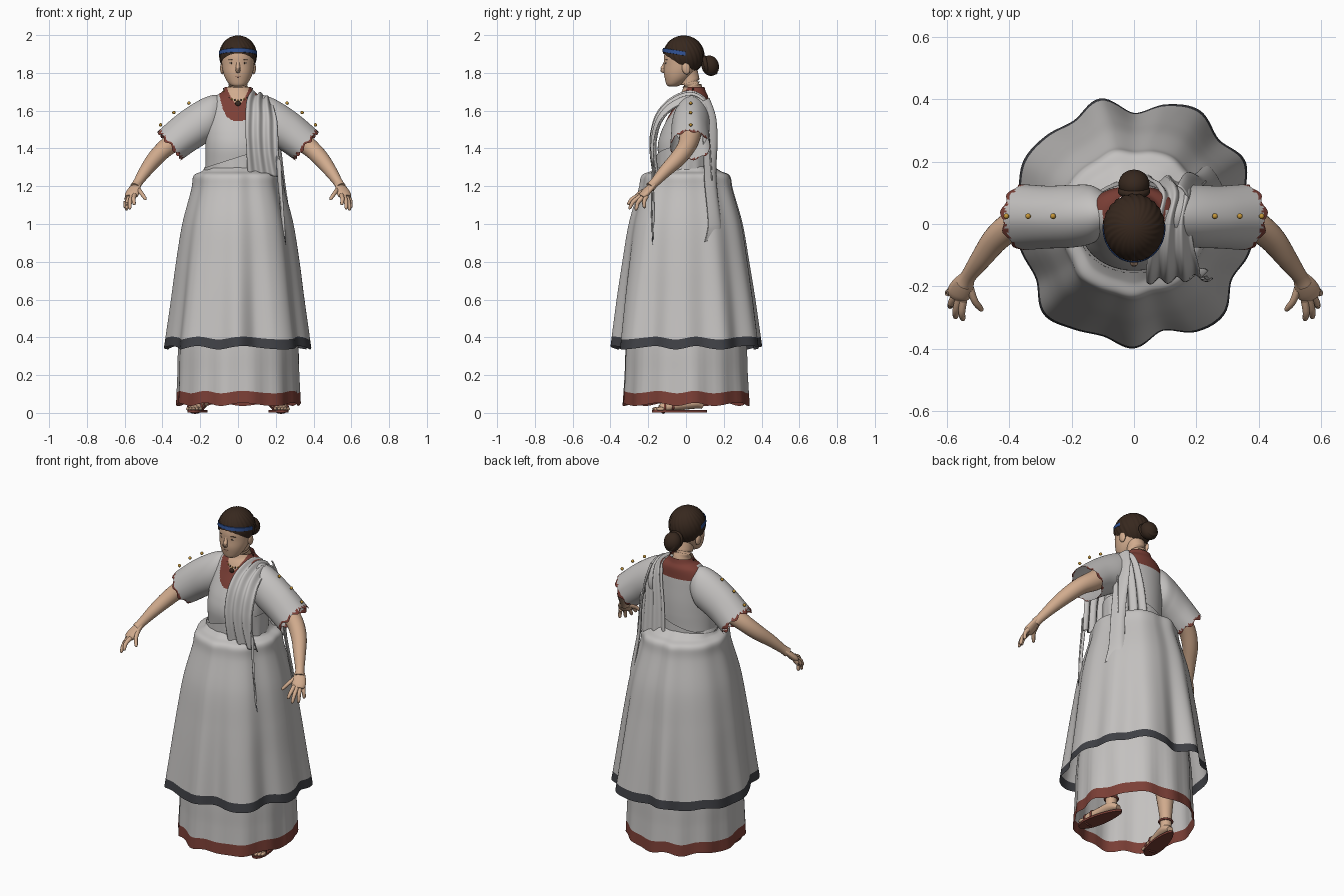
import bpy, math
from mathutils import Vector, Matrix

if "Cube" in bpy.data.objects:
    bpy.data.objects.remove(bpy.data.objects["Cube"], do_unlink=True)


def material(name, r, g, b):
    m = bpy.data.materials.new(name)
    m.use_nodes = True
    m.diffuse_color = (r, g, b, 1)
    m.node_tree.nodes["Principled BSDF"].inputs["Base Color"].default_value = (r, g, b, 1)
    return m


CLOTH = material("pale cloth", .55, .535, .525)
TRIM = material("brick trim", .2, .05, .037)
CHARCOAL = material("charcoal hem", .05, .052, .06)
SKIN = material("skin", .64, .41, .27)
HAIR = material("brown hair", .038, .021, .013)
BLUE = material("blue band", .03, .085, .3)
GOLD = material("gold", .55, .3, .04)
LIP = material("lips", .42, .2, .14)
WHITE = material("eye white", .6, .55, .5)


def smooth(keys, n):
    """Catmull-Rom samples through tuples."""
    out, last = [], len(keys) - 1
    for s in range(n + 1):
        t = s / n * last
        i = min(int(t), last - 1)
        t -= i
        p = [keys[max(0, min(last, i + k))] for k in (-1, 0, 1, 2)]
        out.append([.5 * (2 * b + (c - a) * t + (2 * a - 5 * b + 4 * c - d) * t * t
                          + (3 * b - a - 3 * c + d) * t ** 3) for a, b, c, d in zip(*p)])
    return out


def loft(name, rings, mats, rule=None, closed=True, caps=False, angle=50):
    """Skin rings of points; rule(centre) picks the material of a face."""
    n = len(rings[0])
    faces = []
    for i in range(len(rings) - 1):
        for j in range(n if closed else n - 1):
            k = (j + 1) % n
            faces.append((i * n + j, i * n + k, (i + 1) * n + k, (i + 1) * n + j))
    if caps:
        faces += [tuple(reversed(range(n))), tuple(range((len(rings) - 1) * n, len(rings) * n))]
    me = bpy.data.meshes.new(name)
    me.from_pydata([p for r in rings for p in r], [], faces)
    for m in mats:
        me.materials.append(m)
    if rule:
        for f in me.polygons:
            f.material_index = rule(f.center)
    ob = bpy.data.objects.new(name, me)
    bpy.context.collection.objects.link(ob)
    finish(ob, angle)
    return ob


def finish(ob, angle=50):
    bpy.ops.object.select_all(action="DESELECT")
    ob.select_set(True)
    bpy.context.view_layer.objects.active = ob
    bpy.ops.object.shade_smooth_by_angle(angle=math.radians(angle))


def angles(n):
    return [2 * math.pi * j / n for j in range(n)]


def ellipses(keys, steps, n=64):
    """Horizontal rings from (z, centre y, x radius, y radius)."""
    return [[(rx * math.cos(a), cy + ry * math.sin(a), z) for a in angles(n)]
            for z, cy, rx, ry in smooth(keys, steps)]


def tube(name, keys, mat, steps=16, n=16, squash=1):
    """Round limb through (x, y, z, radius)."""
    pts = smooth(keys, steps)
    rings = []
    for i, p in enumerate(pts):
        d = Vector(pts[min(i + 1, steps)][:3]) - Vector(pts[max(i - 1, 0)][:3])
        u = d.cross((0, 0, 1) if abs(d.normalized().z) < .95 else (1, 0, 0)).normalized()
        v = d.cross(u).normalized()
        rings.append([Vector(p[:3]) + p[3] * (u * math.cos(a) + v * squash * math.sin(a)) for a in angles(n)])
    return loft(name, rings, [mat], caps=True)


def ball(name, loc, size, mat, rot=(0, 0, 0), seg=24):
    bpy.ops.mesh.primitive_uv_sphere_add(segments=seg, ring_count=seg // 2, location=loc, rotation=rot)
    ob = bpy.context.object
    ob.name = name
    ob.scale = size
    ob.data.materials.append(mat)
    finish(ob, 80)


def skirt(name, keys, folds, hem, mats, wave, steps):
    """Pleated skirt from (z, x radius, y radius, fold weight); rows below hem take the trim."""
    count = len(folds)
    outline = smooth([(f,) for f in folds + folds[:1]], count * 8)[:-1]
    rings, rows = [], smooth(keys, steps)
    for z, rx, ry, weight in rows:
        ring = []
        for (f,), a in zip(outline, angles(count * 8)):
            k = 1 + weight * (f - 1)
            dz = wave * math.sin(8 * a + math.sin(3 * a)) * max(0, 1 - (z - keys[-1][0]) / .3)
            ring.append((rx * k * math.cos(a), ry * k * math.sin(a), z + dz))
        rings.append(ring)
    for f in loft(name, rings, mats).data.polygons:
        f.material_index = int(rows[f.index // (count * 8)][0] < hem)


# Skirts: ripples are radius factors going round from the left side
ripple = [1 + .6 * math.sin(13 * a) + .4 * math.sin(7 * a + 1) for a in angles(72)]
skirt("underskirt", [(.75, .275, .275, .008), (.4, .313, .316, .014), (.2, .32, .325, .02),
                     (.045, .326, .334, .026)], ripple, .115, [CLOTH, TRIM], .008, 60)
pleats = [.99, .95, 1.05, .985, 1.08, 1.02, .915, 1.07, .985, 1.025, 1.045, .985,
          1, .95, .925, 1.05, 1, .96, 1.025, .91, 1.025, 1.05, .925, .975]
skirt("overskirt", [(1.31, .17, .14, .1), (1.28, .19, .185, .35), (1.255, .235, .233, .4),
                    (1.18, .248, .25, .4), (1, .295, .3, .45), (.8, .328, .332, .6),
                    (.6, .355, .36, .8), (.345, .392, .39, 1)], pleats, .398, [CLOTH, CHARCOAL], .009, 105)


# Bodice with a coloured yoke and open neckline
def yoke(c):
    if c.y < .045:
        if c.z > 1.635 + 25 * c.x ** 2:
            return 2
        return int(c.z > 1.545 + 3 * c.x ** 2 + 1150 * c.x ** 4)
    return int(c.z > 1.615)


loft("bodice", ellipses([(1.15, 0, .18, .14), (1.28, -.005, .172, .132), (1.4, -.01, .172, .14),
                         (1.48, -.002, .17, .132), (1.56, .014, .165, .112), (1.62, .028, .158, .094),
                         (1.67, .038, .128, .08), (1.70, .041, .084, .064), (1.725, .042, .07, .056)],
                        112, 160), [CLOTH, TRIM, SKIN], yoke)

# Diagonal wrap over the waist
wrap = []
for i in range(13):
    ring = []
    for a in angles(96):
        x, y = .181 * math.cos(a), -.007 + .15 * math.sin(a)
        k = 1 + .015 * math.sin(17 * a) * (1 - i / 12)
        ring.append((x * k, y * k, 1.22 + (1.355 + .32 * x - 1.22) * i / 12))
    wrap.append(ring)
loft("waist_wrap", wrap, [CLOTH])

# Neck and head
tube("neck", [(0, .045, 1.6, .058), (0, .04, 1.69, .053), (0, .02, 1.76, .052), (0, 0, 1.84, .055)], SKIN, n=32)
loft("head", ellipses([(1.728, -.07, .02, .02), (1.737, -.065, .042, .038), (1.765, -.048, .064, .063),
                       (1.80, -.035, .078, .082), (1.84, -.026, .085, .09), (1.89, -.02, .087, .096),
                       (1.94, -.015, .075, .085), (1.98, -.01, .03, .04)], 32), [SKIN], caps=True)
tube("nose", [(0, -.103, 1.87, .009), (0, -.115, 1.84, .010), (0, -.124, 1.818, .0135), (0, -.11, 1.806, .01)],
     SKIN, n=12)
ball("chin", (0, -.085, 1.75), (.03, .02, .018), SKIN)
ball("upper_lip", (0, -.106, 1.783), (.022, .010, .004), LIP)
ball("lower_lip", (0, -.104, 1.776), (.018, .010, .005), LIP)
for s, side in ((1, "left"), (-1, "right")):
    ball(side + "_ear", (s * .083, .0, 1.825), (.012, .022, .033), SKIN, (.2, 0, 0))
    ball(side + "_eye", (s * .034, -.1, 1.852), (.015, .010, .005), WHITE, (0, 0, s * .35))
    ball(side + "_iris", (s * .034, -.107, 1.852), (.005, .004, .005), HAIR, seg=12)
    ball(side + "_brow", (s * .036, -.104, 1.87), (.02, .007, .002), HAIR, (0, s * .1, s * .35))

# Hair cap following a sloping hairline, with strands
cap = []
for i in range(33):
    ring = []
    for a in angles(96):
        low = max(-.96, min(.15, (-.065 - .075 * math.sin(a)) / .104))
        lift = math.pi / 2 - (math.pi / 2 - math.asin(low)) * (i + .02) / 32.02
        k = 1 + .018 * math.sin(24 * a + 9 * lift)
        ring.append((.099 * k * math.cos(lift) * math.cos(a), -.012 + .108 * k * math.cos(lift) * math.sin(a),
                     1.893 + .105 * math.sin(lift)))
    cap.append(ring)
loft("hair", cap, [HAIR], angle=70)
ball("hair_bun", (0, .128, 1.838), (.05, .046, .055), HAIR, (.3, 0, 0))
for k in range(3):
    bpy.ops.mesh.primitive_torus_add(location=(0, .105 + .022 * k, 1.842 - .006 * k), rotation=(1.8, .2 * k, 0),
                                     major_radius=.04 - .006 * k, minor_radius=.012)
    bpy.context.object.name = "bun_coil"
    bpy.context.object.data.materials.append(HAIR)
    finish(bpy.context.object)
band = [[(.101 * c * math.cos(a), -.012 + .112 * c * math.sin(a), 1.903 + h - .018 * math.sin(a))
         for a in [math.pi * (.97 + 1.06 * j / 40) for j in range(41)]]
        for h, c in ((-.011, .985), (-.010, 1), (.010, .99), (.011, .96))]
loft("headband", band, [BLUE], closed=False)

# Necklace
for k in range(15):
    a = math.pi * (1 + k / 14)
    x, dip = .076 * math.cos(a), -math.sin(a)
    ball("necklace_bead", (x, .037 - .09 * dip, 1.715 - .06 * dip), (.005,) * 3, GOLD if k % 2 else HAIR, seg=8)
ball("pendant", (0, -.06, 1.638), (.015, .008, .014), HAIR, seg=12)

# Sleeves, arms, hands, legs and sandals on both sides
for s, side in ((1, "left"), (-1, "right")):
    sleeve = []
    keys = [(.095, 1.68, .1, 1.49, .032, .07), (.145, 1.68, .135, 1.447, .03, .094),
            (.22, 1.647, .18, 1.42, .025, .1), (.32, 1.58, .235, 1.385, .022, .1),
            (.425, 1.49, .297, 1.342, .022, .105)]
    for i, (tx, tz, bx, bz, cy, ry) in enumerate(smooth(keys, 48)):
        ring = []
        for a in angles(80):
            c, flare = math.cos(a), .006 * math.sin(9 * a) * (i / 48) ** 4
            ring.append((s * ((tx + bx) / 2 + (tx - bx) / 2 * c + flare), cy + ry * math.sin(a) * (1 - .1 * c),
                         (tz + bz) / 2 + (tz - bz) / 2 * c - flare))
        sleeve.append(ring)
    loft(side + "_sleeve", sleeve, [CLOTH, TRIM],
         lambda c: int(abs(c.x) * .77 - c.z * .64 > -.645 + .012 * math.sin(c.y * 150) ** 2))
    for x, z in ((.26, 1.64), (.34, 1.59), (.41, 1.525)):
        ball(side + "_sleeve_bead", (s * x, .025, z), (.009,) * 3, GOLD, seg=12)

    tube(side + "_arm", [(s * x, y, z, r) for x, y, z, r in (
        (.2, .03, 1.54, .062), (.3, .02, 1.46, .056), (.38, .0, 1.405, .048), (.44, -.045, 1.345, .043),
        (.49, -.11, 1.28, .034), (.53, -.165, 1.22, .025), (.545, -.19, 1.195, .027))], SKIN, 28, 24)
    tube(side + "_palm", [(s * .53, -.165, 1.22, .022), (s * .548, -.195, 1.187, .035),
                          (s * .562, -.222, 1.157, .039), (s * .568, -.236, 1.143, .03)], SKIN, squash=.5)
    for name, base, tip in (("index", (.548, -.246, 1.152), (.55, -.31, 1.103)),
                            ("middle", (.562, -.241, 1.147), (.574, -.303, 1.08)),
                            ("ring", (.574, -.228, 1.143), (.592, -.268, 1.073)),
                            ("little", (.583, -.208, 1.147), (.6, -.222, 1.085)),
                            ("thumb", (.528, -.2, 1.185), (.488, -.28, 1.13))):
        b, t = Vector(base), Vector(tip)
        mid = b.lerp(t, .5) + Vector((.004, -.006, .006))
        tube(side + "_" + name + "_finger", [(s * p.x, p.y, p.z, r) for p, r in
             ((b, .0125), (mid, .011), (b.lerp(t, .9), .009), (t, .003))], SKIN, 8, 10)

    place = Matrix.Translation((s * .21, -.035, 0)) @ Matrix.Rotation(s * .2, 4, "Z")
    sole = []
    for z in (.002, .014):
        sole.append([place @ Vector(((.046 - .01 * math.sin(a)) * math.cos(a), .148 * math.sin(a), z))
                     for a in angles(40)])
    loft(side + "_sandal_sole", sole, [TRIM], caps=True, angle=30)
    foot = [place @ Vector(p) for p in ((0, .125, .034), (0, .08, .05), (0, 0, .042), (0, -.07, .032), (0, -.105, .024))]
    tube(side + "_foot", [(*p, r) for p, r in zip(foot, (.018, .038, .038, .04, .025))], SKIN, squash=.75)
    for k in range(5):
        p = place @ Vector((.034 - .017 * k, -.125 + .004 * (k - 2) ** 2, .021))
        ball(side + "_toe", p, (.0095, .022, .01), SKIN, seg=12)
    ankle = place @ Vector((0, .075, .05))
    tube(side + "_leg", [(ankle.x, ankle.y, .04, .034), (ankle.x, ankle.y, .13, .034),
                         (s * .18, .04, .35, .058), (s * .14, .02, .6, .065), (s * .1, 0, 1.1, .085)], SKIN, 20, 24)
    for y, z, r, tilt in ((.075, .105, .036, 0), (-.04, .036, .04, 1.5), (-.085, .028, .038, 1.5)):
        bpy.ops.mesh.primitive_torus_add(location=place @ Vector((0, y, z)), rotation=(tilt, 0, s * .2),
                                         major_radius=r, minor_radius=.006)
        ob = bpy.context.object
        ob.name = side + "_sandal_strap"
        ob.scale.y = .75 if tilt else 1
        ob.data.materials.append(TRIM)
        finish(ob)


# Draped shawl over the left shoulder, with hanging tails
def drape(name, keys, folds, depth, skew=0, mats=(CLOTH,), rule=None):
    """Folded sheet from (inner x, outer x, y, z); skew turns it about the vertical."""
    rows, steps = [], 56
    pts = smooth(keys, steps)
    for i, (x0, x1, y, z) in enumerate(pts):
        a, b = pts[max(i - 1, 0)], pts[min(i + 1, steps)]
        n = Vector((0, b[3] - a[3], a[2] - b[2])).normalized()
        row = []
        for j in range(41):
            u = j / 40
            p = Vector((x0 + (x1 - x0) * u, y + skew * (.5 - u), z - .03 * u * u))
            row.append(p - n * depth * (math.sin(folds * math.pi * 2 * u + .5 * math.sin(i * .15)) - 1.4 * u * u))
        rows.append(row)
    mod = loft(name, rows, mats, rule, closed=False, angle=70).modifiers.new("thickness", "SOLIDIFY")
    mod.thickness = .006


drape("shawl", [(.05, .235, -.168, 1.27), (.045, .215, -.183, 1.38), (.04, .21, -.18, 1.48),
                (.04, .205, -.15, 1.58), (.045, .19, -.085, 1.655), (.065, .18, .01, 1.697),
                (.085, .195, .085, 1.672), (.07, .21, .122, 1.6), (.045, .22, .138, 1.45),
                (.03, .23, .15, 1.26)], 3, .010)
drape("front_tail", [(.2, .225, -.165, 1.36), (.212, .232, -.172, 1.2), (.226, .243, -.17, 1.05),
                     (.236, .25, -.167, .915)], 1, .004, 0, (CLOTH, CHARCOAL), lambda c: int(c.z < .935))
drape("back_tail", [(.14, .19, .1, 1.665), (.16, .21, .13, 1.56), (.18, .23, .14, 1.42), (.195, .25, .14, 1.25),
                    (.22, .28, .16, 1.05), (.232, .29, .16, .98), (.24, .295, .148, .93)], .6, .01, .05)
